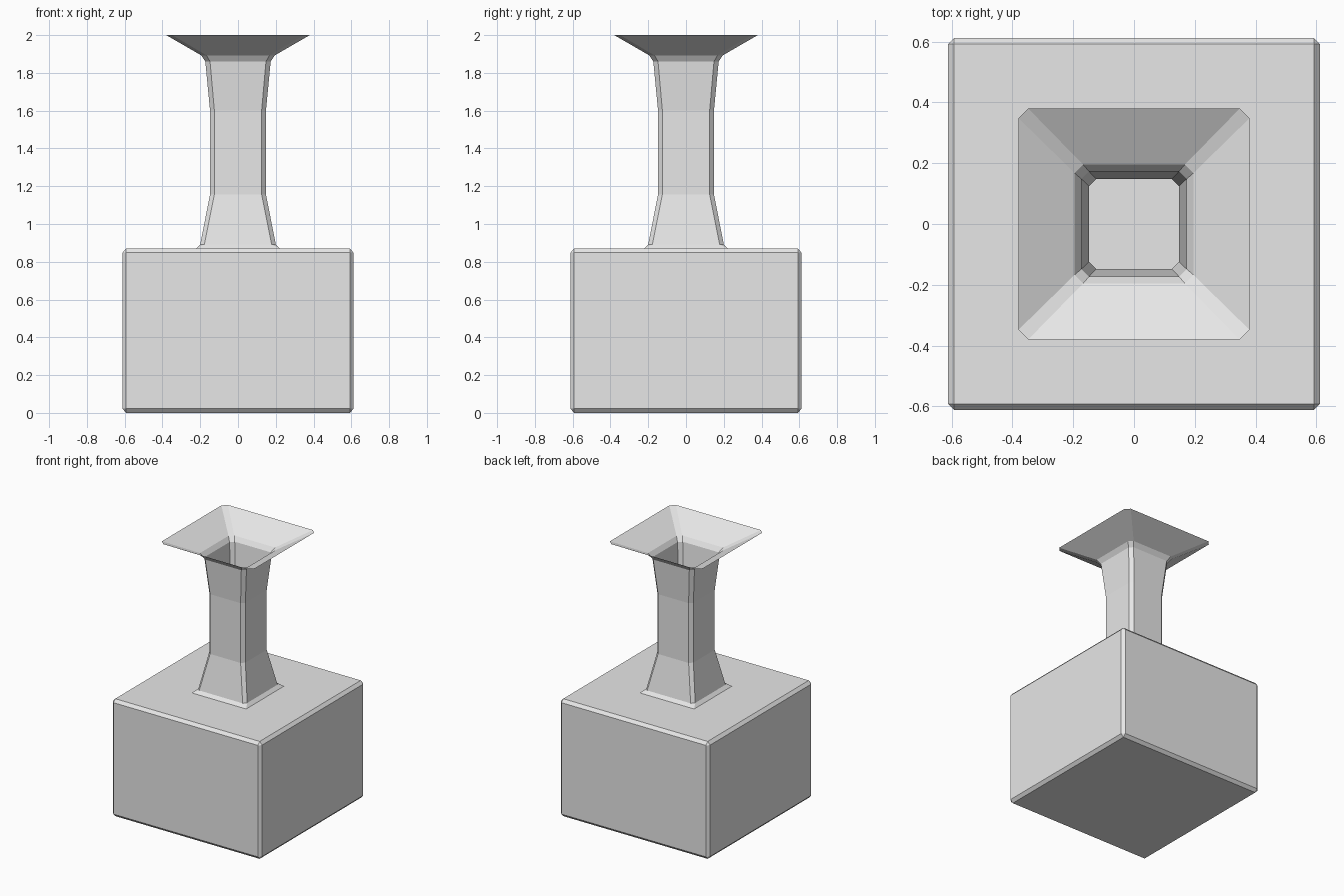
import bpy
import bmesh

cube = bpy.data.objects.get("Cube")
if cube:
    bpy.data.objects.remove(cube, do_unlink=True)

# Single clay colour
grey = bpy.data.materials.new("light_grey")
grey.use_nodes = True
colour = (0.8, 0.8, 0.8, 1)
grey.diffuse_color = colour
grey.node_tree.nodes["Principled BSDF"].inputs["Base Color"].default_value = colour


def ring(bm, half, cut, z):
    """Square ring with chamfered corners, counter-clockwise from above."""
    inner = half - cut
    points = []
    x, y, u, v = half, -inner, half, inner
    for _ in range(4):
        points += [(x, y), (u, v)]
        x, y, u, v = -y, x, -v, u
    return [bm.verts.new((px, py, z)) for px, py in points]


# Profile from the base to the rim: half width, corner chamfer, height
body = [(0.592, 0, 0), (0.612, 0.02, 0.022), (0.612, 0.02, 0.848), (0.592, 0, 0.87)]
neck = [(0.222, 0, 0.87), (0.2, 0.022, 0.892), (0.148, 0.023, 1.157),
        (0.148, 0.023, 1.6), (0.173, 0.025, 1.86)]
flare = [(0.195, 0.028, 1.893), (0.38, 0.032, 2.0)]

# One open vessel: closed base, square body, slim neck, thin flared mouth
bm = bmesh.new()
rings = [ring(bm, *p) for p in body + neck + flare]
bm.faces.new(reversed(rings[0]))
for low, high in zip(rings, rings[1:]):
    for i in range(8):
        j = (i + 1) % 8
        bm.faces.new((low[i], low[j], high[j], high[i]))
bmesh.ops.remove_doubles(bm, verts=bm.verts, dist=0.0005)

mesh = bpy.data.meshes.new("square_vase")
bm.to_mesh(mesh)
bm.free()
mesh.materials.append(grey)
vase = bpy.data.objects.new("square_vase", mesh)
bpy.context.collection.objects.link(vase)
